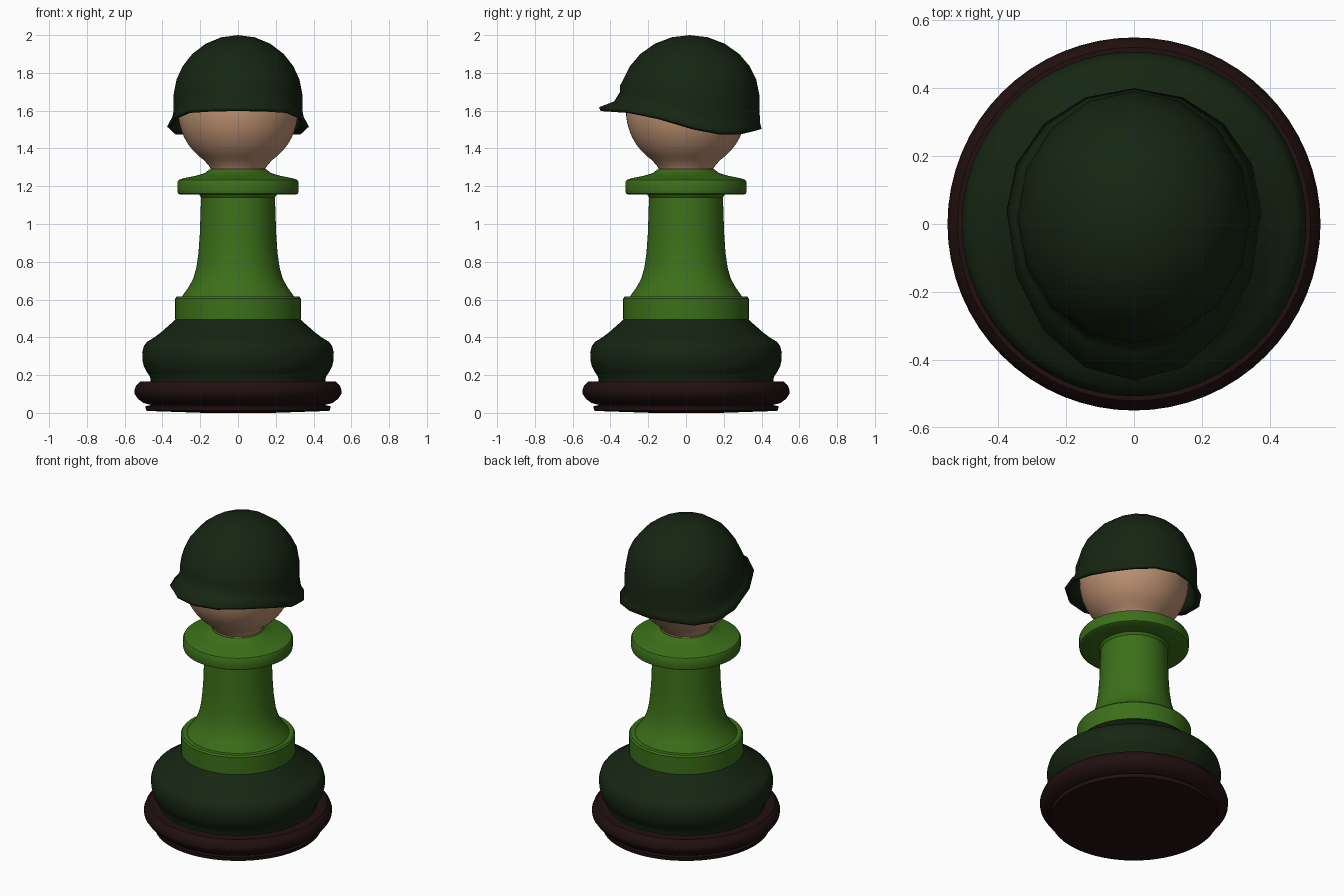
import bpy, bmesh
from math import sin, cos, pi, radians, sqrt

if "Cube" in bpy.data.objects:
    bpy.data.objects.remove(bpy.data.objects["Cube"])


def material(name, rgb):
    m = bpy.data.materials.new(name)
    m.diffuse_color = (*rgb, 1)
    m.use_nodes = True
    m.node_tree.nodes["Principled BSDF"].inputs["Base Color"].default_value = m.diffuse_color
    return m


DARK = material("dark_green", (0.008, 0.019, 0.006))
GREEN = material("green", (0.045, 0.16, 0.01))
SKIN = material("skin", (0.52, 0.29, 0.17))
BROWN = material("brown", (0.016, 0.005, 0.005))


def skin_rings(name, rings, mat, angle):
    """Join rings of points (one point = pole) with quads and fans."""
    bm = bmesh.new()
    rows = [[bm.verts.new(p) for p in ring] for ring in rings]
    for a, b in zip(rows, rows[1:]):
        n = max(len(a), len(b))
        for i in range(n):
            j = (i + 1) % n
            if len(a) == 1:
                bm.faces.new((a[0], b[j], b[i]))
            elif len(b) == 1:
                bm.faces.new((a[i], a[j], b[0]))
            else:
                bm.faces.new((a[i], a[j], b[j], b[i]))
    me = bpy.data.meshes.new(name)
    bmesh.ops.recalc_face_normals(bm, faces=bm.faces)
    bm.to_mesh(me)
    bm.free()
    me.shade_smooth()
    me.set_sharp_from_angle(angle=radians(angle))
    me.materials.append(mat)
    ob = bpy.data.objects.new(name, me)
    bpy.context.collection.objects.link(ob)
    return ob


def lathe(name, profile, mat, n=64):
    rings = []
    for r, z in profile:
        rings.append([(0, 0, z)] if r == 0 else
                     [(r * cos(2 * pi * i / n), r * sin(2 * pi * i / n), z) for i in range(n)])
    return skin_rings(name, rings, mat, 35)


# Turned body, bottom to top
lathe("base_ring", [(0, 0), (0.18, 0), (0.47, 0.01), (0.487, 0.012), (0.49, 0.035), (0.46, 0.042),
                    (0.50, 0.052), (0.53, 0.075), (0.547, 0.1), (0.549, 0.118), (0.54, 0.143),
                    (0.52, 0.165), (0.44, 0.165)], BROWN)
lathe("lower_body", [(0.44, 0.165), (0.463, 0.165), (0.465, 0.19), (0.482, 0.215), (0.498, 0.245),
                     (0.506, 0.28), (0.507, 0.32), (0.498, 0.355), (0.482, 0.376), (0.45, 0.395),
                     (0.41, 0.424), (0.33, 0.495), (0.30, 0.497)], DARK)
lathe("stem", [(0.30, 0.495), (0.333, 0.495), (0.333, 0.605), (0.325, 0.615), (0.298, 0.615),
               (0.262, 0.665), (0.237, 0.71), (0.22, 0.77), (0.209, 0.85), (0.202, 0.95),
               (0.197, 1.1), (0.195, 1.14), (0.205, 1.155), (0.305, 1.155), (0.318, 1.162),
               (0.32, 1.172), (0.32, 1.222), (0.313, 1.234), (0.29, 1.242), (0.22, 1.256),
               (0.175, 1.27), (0.152, 1.288), (0.14, 1.288)], GREEN)
R, HZ = 0.318, 1.6
ball = [(R * cos(radians(a)), HZ + R * sin(radians(a))) for a in range(-55, 86, 7)]
lathe("head", [(0.148, 1.28), (0.146, 1.295), (0.155, 1.31)] + ball + [(0, HZ + R)], SKIN)

# Helmet: dome rows, then rows flaring to a rim whose height varies front to back
N = 16
RIM = [(-0.5, 1.622), (-0.3, 1.605), (-0.2, 1.585), (0, 1.525), (0.1, 1.5),
       (0.2, 1.485), (0.3, 1.485), (0.41, 1.505)]
angles = [2 * pi * i / N for i in range(N)]


def rim_z(y):
    for (y0, z0), (y1, z1) in zip(RIM, RIM[1:]):
        if y <= y1:
            return z0 + (z1 - z0) * (y - y0) / (y1 - y0)
    return RIM[-1][1]


def wall(a, scale=1.0):
    return 0.342 * scale * cos(a), 0.02 + 0.37 * scale * sin(a)


def edge(a):
    return 0.375 * cos(a), 0.04 + (0.36 if sin(a) > 0 else 0.50) * sin(a)


def flare_row(blend, lift, mid=0.0):
    ring = []
    for a in angles:
        (wx, wy), (ex, ey) = wall(a), edge(a)
        z = rim_z(ey) + lift
        ring.append((wx + (ex - wx) * blend, wy + (ey - wy) * blend, z + (1.765 - z) * mid))
    return ring


rings = [[(0, 0.02, 2.0)]]
for deg in (75, 60, 45, 31, 18):
    c, s = cos(radians(deg)), sin(radians(deg))
    rings.append([(*wall(a, c), 1.66 + 0.34 * s) for a in angles])
rings += [flare_row(0, 0.08, 0.5), flare_row(0, 0.08), flare_row(0.28, 0.03), flare_row(1, 0)]
helmet = skin_rings("helmet", rings, DARK, 60)
shell = helmet.modifiers.new("shell", 'SOLIDIFY')
shell.thickness = 0.022
shell.offset = -1
